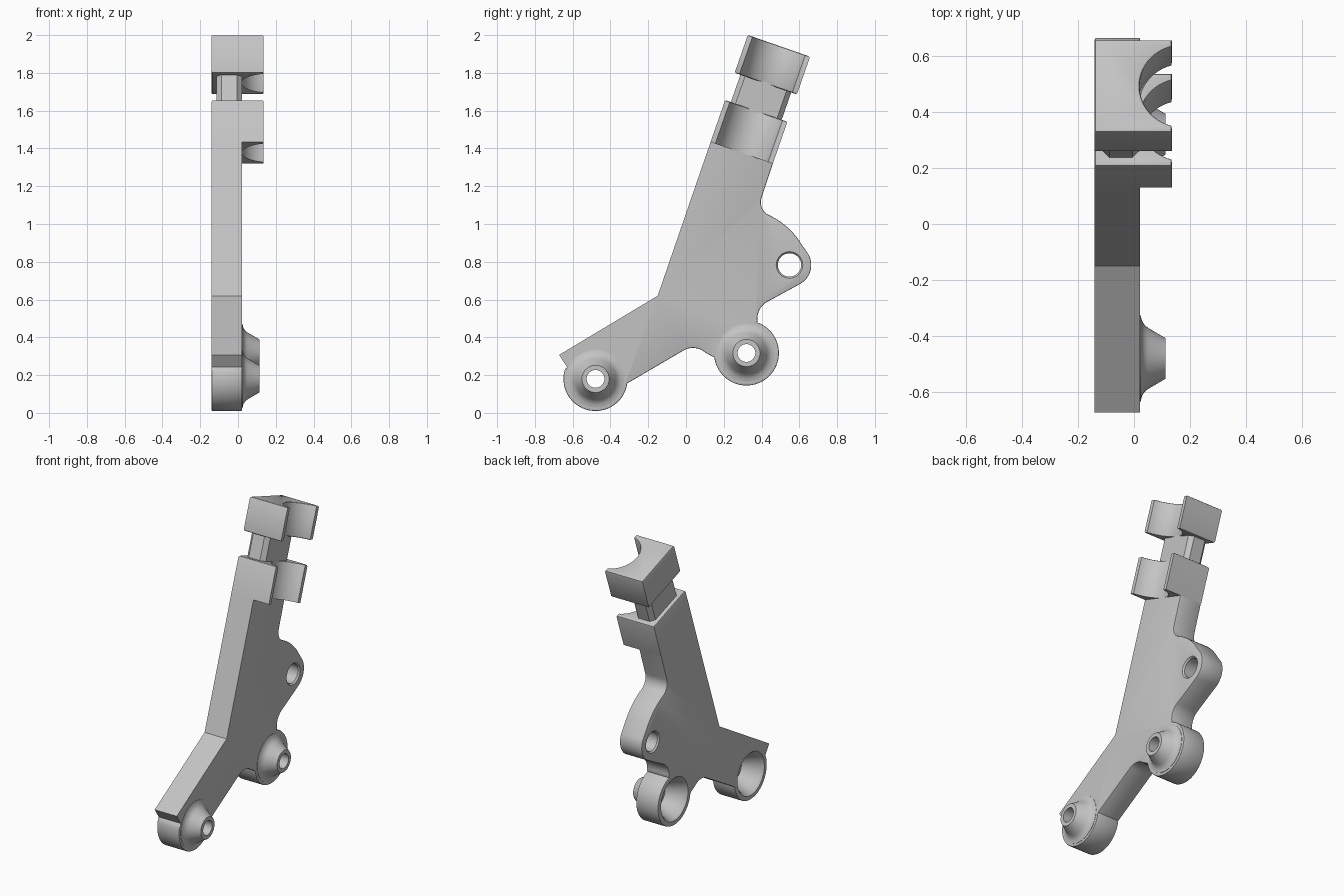
import bpy, bmesh, math
from mathutils import Vector

if "Cube" in bpy.data.objects:
    bpy.data.objects.remove(bpy.data.objects["Cube"])

grey = bpy.data.materials.new("light_grey")
grey.diffuse_color = (0.55, 0.55, 0.55, 1)
grey.use_nodes = True
grey.node_tree.nodes["Principled BSDF"].inputs["Base Color"].default_value = grey.diffuse_color

TILT = math.radians(19.2)
ORIGIN = Vector((0, 0.13, 1.434))            # lower left corner of the clamp
U = Vector((0, math.cos(TILT), -math.sin(TILT)))
V = Vector((0, math.sin(TILT), math.cos(TILT)))
BACK, FACE, LUG = -0.14, 0.022, 0.135        # x levels


def arc(cy, cz, r, a0, a1, n):
    """Points on a circle arc, angles in degrees."""
    angles = [math.radians(a0 + (a1 - a0) * i / n) for i in range(n + 1)]
    return [(cy + r * math.cos(a), cz + r * math.sin(a)) for a in angles]


def prism(name, ring, sweep, bevel=0, pick=None):
    """Extrude a ring of points; bevel the edges chosen by pick(edge)."""
    bm = bmesh.new()
    face = bm.faces.new([bm.verts.new(p) for p in ring])
    ext = bmesh.ops.extrude_face_region(bm, geom=[face])
    bmesh.ops.translate(bm, vec=sweep, verts=[g for g in ext["geom"] if isinstance(g, bmesh.types.BMVert)])
    bmesh.ops.recalc_face_normals(bm, faces=bm.faces)
    if bevel:
        bmesh.ops.bevel(bm, geom=[e for e in bm.edges if pick(e)], offset=bevel,
                        segments=2, profile=0.5, affect='EDGES', clamp_overlap=True)
    return finish(name, bm)


def lathe(name, profile, cy, cz, n=48):
    """Solid of revolution about the x direction, profile of (radius, x)."""
    bm = bmesh.new()
    vs = [bm.verts.new((x, cy + r, cz)) for r, x in profile]
    edges = [bm.edges.new(p) for p in zip(vs, vs[1:])]
    bmesh.ops.spin(bm, geom=vs + edges, cent=(0, cy, cz), axis=(1, 0, 0),
                   angle=2 * math.pi, steps=n, use_merge=True)
    bmesh.ops.remove_doubles(bm, verts=bm.verts, dist=1e-5)
    bmesh.ops.recalc_face_normals(bm, faces=bm.faces)
    return finish(name, bm)


def finish(name, bm):
    me = bpy.data.meshes.new(name)
    bm.to_mesh(me)
    bm.free()
    ob = bpy.data.objects.new(name, me)
    bpy.context.collection.objects.link(ob)
    me.materials.append(grey)
    return ob


def activate(ob):
    bpy.ops.object.select_all(action='DESELECT')
    ob.select_set(True)
    bpy.context.view_layer.objects.active = ob


def combine(ob, other, operation):
    activate(ob)
    mod = ob.modifiers.new("cut", 'BOOLEAN')
    mod.operation, mod.object, mod.solver = operation, other, 'EXACT'
    bpy.ops.object.modifier_apply(modifier=mod.name)
    bpy.data.objects.remove(other)


# Flat bracket plate, outlined clockwise from its left foot
bosses = [(0.32, 0.317), (-0.479, 0.18)]
corner = ORIGIN + U * 0.349
outline = [(-0.63, 0.243), (-0.672, 0.307), (-0.15, 0.62), (ORIGIN.y, ORIGIN.z), (corner.y, corner.z)]
outline += arc(0.471, 1.115, 0.075, 161, 245, 8)       # notch under the clamp
outline += arc(0.27, 0.685, 0.4, 63, 31, 8)            # shoulder
outline += arc(0.548, 0.783, 0.115, 29, -60, 12)       # ear
outline += arc(0.478, 0.5, 0.1, 119, 188, 8)           # notch under the ear
outline += arc(*bosses[0], 0.172, 71, -172, 32)        # rear boss rim
outline += arc(0.037, 0.244, 0.1, 48, 120, 8)          # inner bend
outline += arc(*bosses[1], 0.17, -8, -197, 28)         # front boss rim


def curved_rim(e):
    a, b = (v.co for v in e.verts)
    if abs(a.x - b.x) > 1e-5:
        return False
    sharp = [Vector(p) for p in outline[:5]]
    return not all(min((c.yz - s).length for s in sharp) < 1e-4 for c in (a, b))


plate = prism("bracket_plate", [(BACK, y, z) for y, z in outline],
              Vector((FACE - BACK, 0, 0)), 0.011, curved_rim)

# Conical bosses, hollow from behind, with bolt holes
for cy, cz in bosses:
    cone = [(0, 0), (0.153, 0), (0.153, 0.024), (0.135, 0.028), (0.12, 0.037),
            (0.109, 0.05), (0.072, 0.113), (0, 0.113)]
    recess = [(0, -0.2), (0.143, -0.2), (0.143, -0.142), (0.126, -0.12),
              (0.112, -0.08), (0.08, -0.015), (0, -0.015)]
    hole = [(0, -0.1), (0.047, -0.1), (0.047, 0.2), (0, 0.2)]
    combine(plate, lathe("boss", cone, cy, cz), 'UNION')
    combine(plate, lathe("recess", recess, cy, cz), 'DIFFERENCE')
    combine(plate, lathe("bolt_hole", hole, cy, cz), 'DIFFERENCE')

# Chamfered hole in the ear
ear_hole = [(0, -0.2), (0.073, -0.2), (0.073, -0.143), (0.062, -0.13),
            (0.062, 0.012), (0.073, 0.025), (0.073, 0.1), (0, 0.1)]
combine(plate, lathe("ear_hole", ear_hole, 0.548, 0.783), 'DIFFERENCE')


def local(x, u, v):
    return Vector((x, 0, 0)) + ORIGIN + U * u + V * v


# Two saddle blocks: rectangles with a round scoop on the +x side
half = math.degrees(math.asin(0.148 / 0.153))
scoop = arc(LUG + 0.038, 0.1745, 0.153, 180 + half, 180 - half, 24)
section = [(BACK, 0), (LUG, 0)] + scoop + [(LUG, 0.349), (BACK, 0.349)]
for name, v0, v1, both in (("lower_saddle", 0, 0.235, False), ("upper_saddle", 0.388, 0.6, True)):
    def cap_edge(e):
        hs = [(v.co - ORIGIN).dot(V) for v in e.verts]
        top = min(hs) > v1 - 1e-4
        return top or (both and max(hs) < v0 + 1e-4)
    prism(name, [local(x, u, v0) for x, u in section], V * (v1 - v0), 0.009, cap_edge)

# Chamfered neck joining the saddles
x0, x1, u0, u1, c = -0.114, 0.02, 0.032, 0.317, 0.026
neck = [(x0 + c, u0), (x1 - c, u0), (x1, u0 + c), (x1, u1 - c),
        (x1 - c, u1), (x0 + c, u1), (x0, u1 - c), (x0, u0 + c)]
prism("neck", [local(x, u, 0.2) for x, u in neck], V * 0.22)

for ob in list(bpy.context.scene.objects):
    activate(ob)
    bpy.ops.object.shade_smooth_by_angle(angle=math.radians(30))
